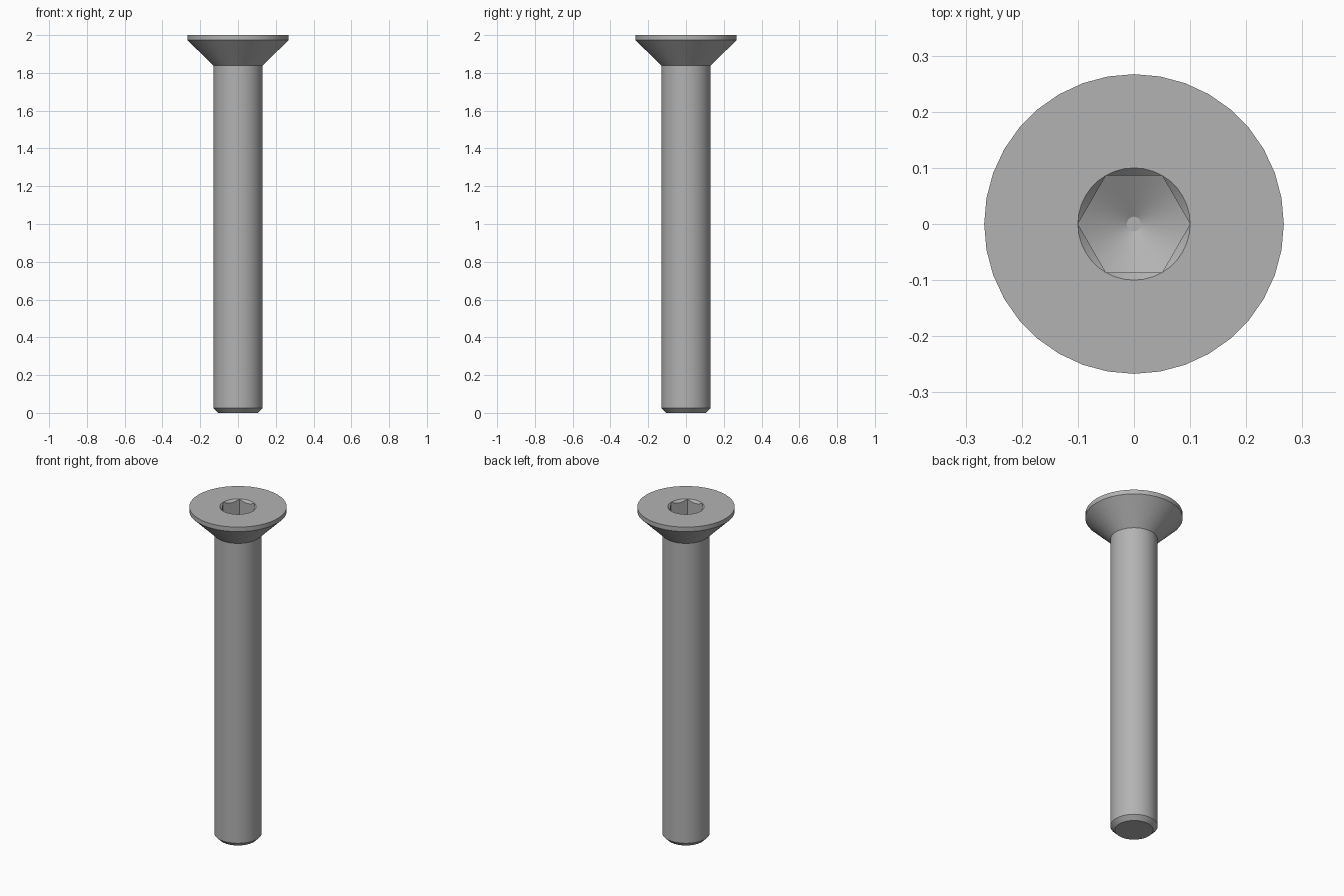
import bpy, bmesh
from math import cos, sin, pi, radians

if "Cube" in bpy.data.objects:
    bpy.data.objects.remove(bpy.data.objects["Cube"], do_unlink=True)

SEGMENTS = 36
HEX_CORNER = 0.1      # socket radius at the hexagon corners
FLOOR_TIP = 1.85      # lowest point of the drilled socket floor
FLOOR_SLOPE = 0.58

steel = bpy.data.materials.new("steel grey")
steel.use_nodes = True
GREY = (0.45, 0.45, 0.45, 1)
steel.diffuse_color = GREY
steel.node_tree.nodes["Principled BSDF"].inputs["Base Color"].default_value = GREY


def circle(radius, z):
    return lambda a: (radius, z)


def hex_radius(a):
    """Distance from the axis to the hexagon wall at angle a."""
    return HEX_CORNER * cos(pi / 6) / cos(a % (pi / 3) - pi / 6)


def chamfer_edge(a):
    r = hex_radius(a)
    return r, 2 - (HEX_CORNER - r)


def floor_edge(a):
    r = hex_radius(a)
    return r, FLOOR_TIP + r * FLOOR_SLOPE


def lathe(name, rings, cap_first=False, cap_last=False):
    """Bridge rings, each giving (radius, height) for an angle."""
    bm = bmesh.new()
    angles = [2 * pi * i / SEGMENTS for i in range(SEGMENTS)]
    loops = []
    for ring in rings:
        loop = []
        for a in angles:
            r, z = ring(a)
            loop.append(bm.verts.new((r * cos(a), r * sin(a), z)))
        loops.append(loop)
    for low, high in zip(loops, loops[1:]):
        for i in range(SEGMENTS):
            j = (i + 1) % SEGMENTS
            bm.faces.new((low[i], low[j], high[j], high[i]))
    if cap_first:
        bm.faces.new(loops[0][::-1])
    if cap_last:
        bm.faces.new(loops[-1])
    mesh = bpy.data.meshes.new(name)
    bm.to_mesh(mesh)
    bm.free()
    mesh.materials.append(steel)
    obj = bpy.data.objects.new(name, mesh)
    bpy.context.collection.objects.link(obj)
    bpy.ops.object.select_all(action="DESELECT")
    obj.select_set(True)
    bpy.context.view_layer.objects.active = obj
    bpy.ops.object.shade_smooth_by_angle(angle=radians(25))
    return obj


# Shaft with a chamfered end
lathe("shaft", [circle(0.105, 0), circle(0.13, 0.025), circle(0.13, 1.838)],
      cap_first=True)

# Countersunk head: cone, rim, flat top, then the hexagonal socket
lathe("head", [
    circle(0.13, 1.838), circle(0.267, 1.973), circle(0.267, 2),
    circle(HEX_CORNER, 2), chamfer_edge, floor_edge,
    circle(0.013, FLOOR_TIP + 0.013 * FLOOR_SLOPE),
], cap_last=True)
